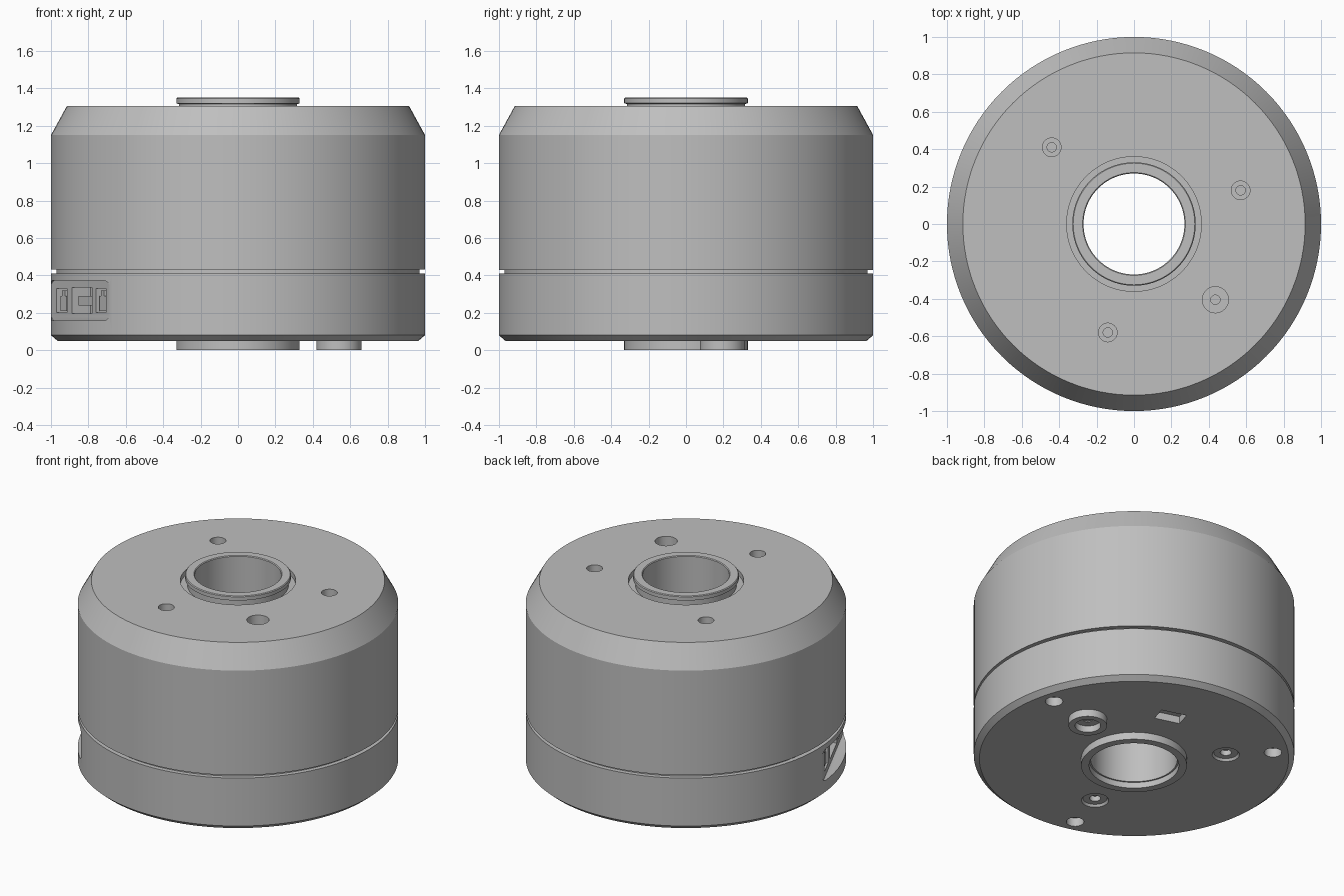
import bpy, bmesh
from math import radians, cos, sin, tau
from mathutils import Matrix, Vector

if "Cube" in bpy.data.objects:
    bpy.data.objects.remove(bpy.data.objects["Cube"])

grey = bpy.data.materials.new("satin grey")
grey.use_nodes = True
colour = (0.52, 0.52, 0.52, 1)
grey.diffuse_color = colour
grey.node_tree.nodes["Principled BSDF"].inputs["Base Color"].default_value = colour


def lathe(bm, profile, centre=(0, 0), steps=32, closed=False):
    """Spin an (r, z) profile about a vertical axis."""
    part = bmesh.new()
    verts = [part.verts.new((r, 0, z)) for r, z in profile]
    pairs = list(zip(verts, verts[1:]))
    if closed:
        pairs.append((verts[-1], verts[0]))
    edges = [part.edges.new(p) for p in pairs]
    bmesh.ops.spin(part, geom=verts + edges, cent=(0, 0, 0), axis=(0, 0, 1),
                   angle=tau, steps=steps)
    bmesh.ops.remove_doubles(part, verts=part.verts, dist=0.0005)
    bmesh.ops.recalc_face_normals(part, faces=part.faces)
    bmesh.ops.translate(part, verts=part.verts, vec=(*centre, 0))
    add(bm, part)


def block(bm, angle, place, size, corner=0):
    """Box given as radial, tangential, height; optional rounded corners."""
    part = bmesh.new()
    bmesh.ops.create_cube(part, size=1)
    bmesh.ops.scale(part, verts=part.verts, vec=size)
    if corner:
        radial = [e for e in part.edges
                  if abs((e.verts[0].co - e.verts[1].co).normalized().x) > 0.9]
        bmesh.ops.bevel(part, geom=radial, offset=corner, segments=5,
                        profile=0.5, affect='EDGES')
    turn = Matrix.Rotation(radians(angle), 4, 'Z')
    bmesh.ops.transform(part, verts=part.verts,
                        matrix=turn @ Matrix.Translation(Vector(place)))
    add(bm, part)


def add(bm, part):
    mesh = bpy.data.meshes.new("part")
    part.to_mesh(mesh)
    part.free()
    bm.from_mesh(mesh)
    bpy.data.meshes.remove(mesh)


def make(name, bm):
    mesh = bpy.data.meshes.new(name)
    bm.to_mesh(mesh)
    bm.free()
    mesh.materials.append(grey)
    ob = bpy.data.objects.new(name, mesh)
    bpy.context.collection.objects.link(ob)
    return ob


def activate(ob):
    bpy.ops.object.select_all(action='DESELECT')
    ob.select_set(True)
    bpy.context.view_layer.objects.active = ob


def cut(ob, bm):
    tool = make("cutter", bm)
    tool.hide_render = True
    mod = ob.modifiers.new("cut", 'BOOLEAN')
    mod.operation, mod.solver, mod.object = 'DIFFERENCE', 'EXACT', tool
    activate(ob)
    bpy.ops.object.modifier_apply(modifier=mod.name)
    bpy.data.objects.remove(tool)


def polar(r, degrees):
    return r * cos(radians(degrees)), r * sin(radians(degrees))


# Lower housing, with the recessed neck that forms the seam
bm = bmesh.new()
lathe(bm, [(.3, .05), (.965, .05), (1, .08), (1, .41), (.97, .41), (.97, .44), (.3, .44)],
      steps=128, closed=True)
lower = make("lower_housing", bm)

# Upper housing, with the sloped shoulder and shaft clearance groove
bm = bmesh.new()
lathe(bm, [(.3, .43), (1, .43), (1, 1.15), (.915, 1.305), (.36, 1.305), (.36, 1.27), (.3, 1.27)],
      steps=128, closed=True)
upper = make("upper_housing", bm)

# Hollow shaft
bm = bmesh.new()
lathe(bm, [(.28, 0), (.33, 0), (.33, 1.25), (.315, 1.26), (.315, 1.315), (.33, 1.32),
           (.33, 1.345), (.325, 1.35), (.275, 1.35), (.27, 1.345), (.27, .04), (.28, .04)],
      steps=96, closed=True)
shaft = make("hollow_shaft", bm)

# Stepped holes in the top face
bm = bmesh.new()
for r, spot in [(.05, (-.44, .41)), (.05, (.57, .18)), (.05, (-.14, -.58)), (.07, (.435, -.405))]:
    lathe(bm, [(0, 1.33), (r, 1.33), (r, 1.23), (.025, 1.23), (.025, 1.15), (0, 1.15)], spot)
cut(upper, bm)

# Connector recess and underside holes
side = 205
bm = bmesh.new()
block(bm, side, (1.08, 0, .265), (.3, .75, .215), corner=.05)
block(bm, 73.6, (.57, 0, .06), (.11, .17, .08))
for a in (15, 135, 255):
    lathe(bm, [(0, .03), (.055, .03), (.055, .11), (0, .11)], polar(.87, a))
for a in (135, 255):
    lathe(bm, [(0, .04), (.09, .04), (.085, .05), (.075, .065), (.035, .065),
               (.035, .1), (0, .1)], polar(.575, a))
cut(lower, bm)

# Sockets sunk into the recess
bm = bmesh.new()
block(bm, side, (.92, .02, .265), (.2, .25, .14))
for t in (-.235, .26):
    block(bm, side, (.92, t, .265), (.2, .13, .13))
cut(lower, bm)

# Connector inserts
bm = bmesh.new()
block(bm, side, (.86, .02, .265), (.1, .17, .05))
for t in (-.235, .26):
    block(bm, side, (.87, t, .25), (.1, .08, .08))
    block(bm, side, (.87, t, .305), (.1, .04, .03))
inserts = make("connector_inserts", bm)

# Raised boss on the underside
bm = bmesh.new()
lathe(bm, [(0, .06), (.12, .06), (.12, 0), (.08, 0), (.08, .045), (.03, .045),
           (.03, .055), (0, .055)], (.54, .195), 48)
boss = make("underside_boss", bm)

for ob in (lower, upper, shaft, boss):
    activate(ob)
    bpy.ops.object.shade_smooth_by_angle(angle=radians(25))
